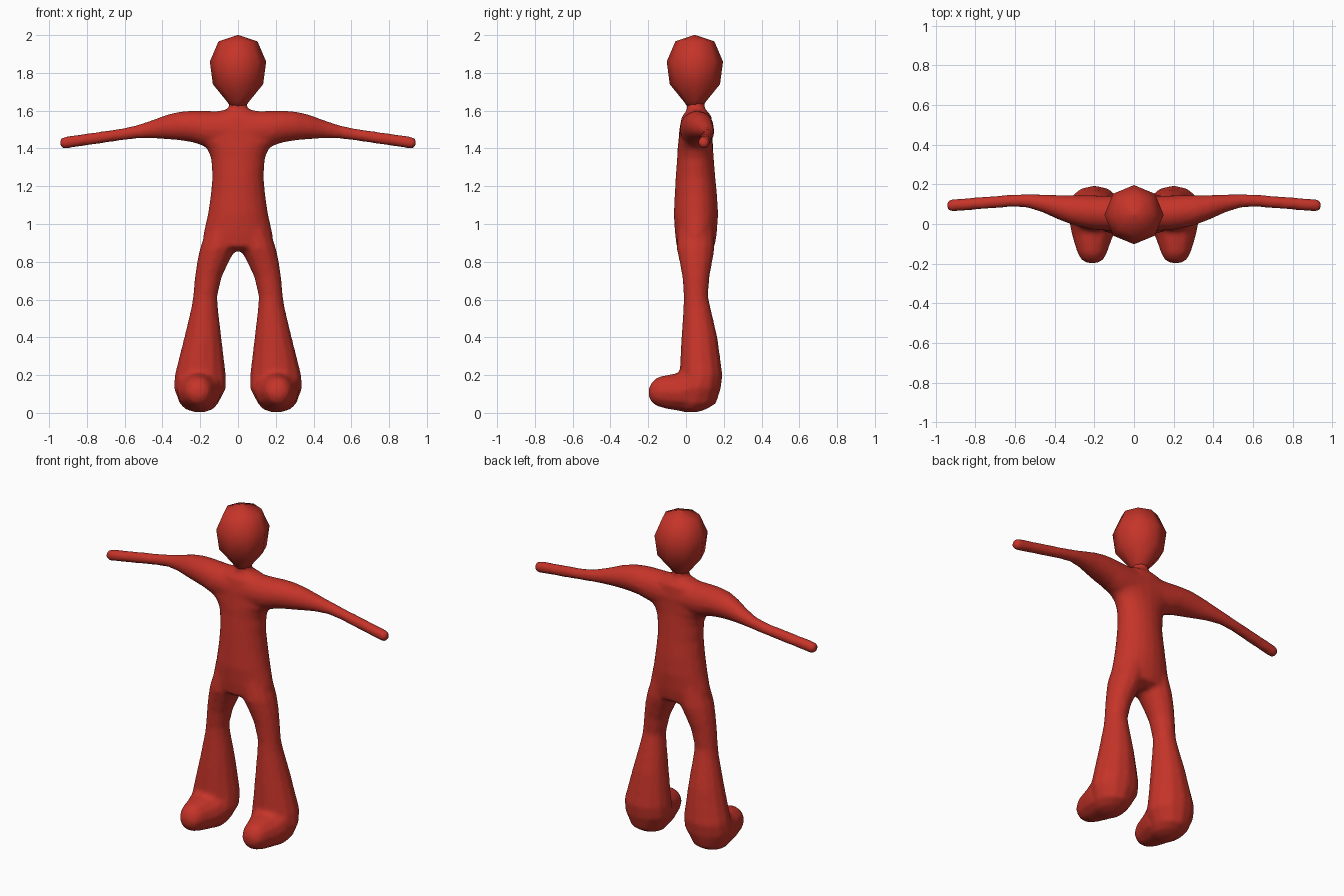
import bpy, bmesh, math

red = bpy.data.materials.new("warm red")
red.diffuse_color = (0.56, 0.034, 0.022, 1)


def loft(bm, axis, rings, sides, side=1):
    """Skin elliptical rings: (position, a_min, a_max, b_min, b_max) along an axis."""
    loops = []
    for t, a0, a1, b0, b1 in rings:
        loop = []
        for i in range(sides):
            ang = 2 * math.pi * i / sides
            a = (a0 + a1) / 2 + (a1 - a0) / 2 * math.cos(ang)
            b = (b0 + b1) / 2 + (b1 - b0) / 2 * math.sin(ang)
            x, y, z = {"x": (t, a, b), "y": (a, t, b), "z": (a, b, t)}[axis]
            loop.append(bm.verts.new((x * side, y, z)))
        loops.append(loop)
    for lo, hi in zip(loops, loops[1:]):
        for i in range(sides):
            j = (i + 1) % sides
            bm.faces.new((lo[i], lo[j], hi[j], hi[i]))
    bm.faces.new(loops[0])
    bm.faces.new(loops[-1])


def make_object(name, bm):
    bmesh.ops.recalc_face_normals(bm, faces=bm.faces[:])
    mesh = bpy.data.meshes.new(name)
    bm.to_mesh(mesh)
    bm.free()
    mesh.materials.append(red)
    mesh.shade_smooth()
    obj = bpy.data.objects.new(name, mesh)
    bpy.context.collection.objects.link(obj)
    return obj


# Torso with neck: height, x range, y range
torso = [
    (0.855, -0.12, 0.12, 0.00, 0.10), (0.88, -0.19, 0.19, -0.05, 0.152),
    (0.95, -0.183, 0.183, -0.058, 0.163), (1.05, -0.16, 0.16, -0.065, 0.17),
    (1.15, -0.145, 0.145, -0.06, 0.165), (1.25, -0.136, 0.136, -0.055, 0.155),
    (1.35, -0.143, 0.143, -0.047, 0.147), (1.40, -0.165, 0.165, -0.045, 0.143),
    (1.44, -0.22, 0.22, -0.04, 0.142), (1.50, -0.23, 0.23, -0.035, 0.142),
    (1.57, -0.16, 0.16, -0.022, 0.135), (1.595, -0.11, 0.11, 0.0, 0.115),
    (1.61, -0.05, 0.05, 0.005, 0.10), (1.66, -0.045, 0.045, 0.005, 0.095),
]
# Leg down to the heel
leg = [
    (0.98, -0.01, 0.165, -0.045, 0.15), (0.87, 0.01, 0.202, -0.05, 0.152),
    (0.80, 0.048, 0.217, -0.035, 0.14), (0.72, 0.085, 0.229, -0.02, 0.125),
    (0.62, 0.109, 0.238, -0.012, 0.117), (0.56, 0.106, 0.247, -0.014, 0.13),
    (0.40, 0.087, 0.285, -0.025, 0.167), (0.20, 0.063, 0.336, -0.035, 0.194),
    (0.13, 0.062, 0.34, -0.05, 0.185), (0.05, 0.105, 0.31, -0.06, 0.16),
    (0.02, 0.13, 0.28, -0.05, 0.11), (0.003, 0.18, 0.225, -0.01, 0.06),
]
# Foot reaching forward: y position, x range, z range
foot = [
    (0.10, 0.10, 0.31, 0.03, 0.26), (0.0, 0.085, 0.325, 0.004, 0.24),
    (-0.05, 0.10, 0.315, 0.012, 0.21), (-0.10, 0.12, 0.30, 0.02, 0.202),
    (-0.15, 0.137, 0.284, 0.034, 0.19), (-0.18, 0.155, 0.265, 0.052, 0.165),
    (-0.197, 0.185, 0.235, 0.085, 0.13),
]
# Arm from chest to rounded hand end: x position, y range, z range
arm = [
    (-0.03, -0.035, 0.142, 1.40, 1.598), (0.10, -0.035, 0.142, 1.40, 1.598),
    (0.18, -0.032, 0.144, 1.412, 1.599), (0.24, -0.022, 0.145, 1.432, 1.60),
    (0.31, -0.005, 0.146, 1.443, 1.595), (0.38, 0.022, 0.146, 1.449, 1.578),
    (0.46, 0.058, 0.149, 1.454, 1.548), (0.54, 0.083, 0.151, 1.452, 1.522),
    (0.62, 0.086, 0.148, 1.442, 1.505), (0.92, 0.062, 0.125, 1.398, 1.462),
    (0.935, 0.069, 0.118, 1.405, 1.455), (0.943, 0.08, 0.107, 1.417, 1.443),
]

bm = bmesh.new()
loft(bm, "z", torso, 20)
for s in (1, -1):
    loft(bm, "z", leg, 12, s)
    loft(bm, "y", foot, 12, s)
    loft(bm, "x", arm, 16, s)
body = make_object("body", bm)

# Fuse the limbs into one soft skin
fuse = body.modifiers.new("fuse", 'REMESH')
fuse.mode = 'VOXEL'
fuse.voxel_size = 0.012
fuse.use_smooth_shade = True
soft = body.modifiers.new("soften", 'SMOOTH')
soft.factor = 0.5
soft.iterations = 5

# Egg-shaped eight-sided head
head = [(1.615, 0.035), (1.65, 0.06), (1.74, 0.133), (1.86, 0.149), (1.967, 0.103), (2.0, 0.004)]
bm = bmesh.new()
loft(bm, "z", [(z, -r, r, 0.047 - r, 0.047 + r) for z, r in head], 8)
make_object("head", bm)
